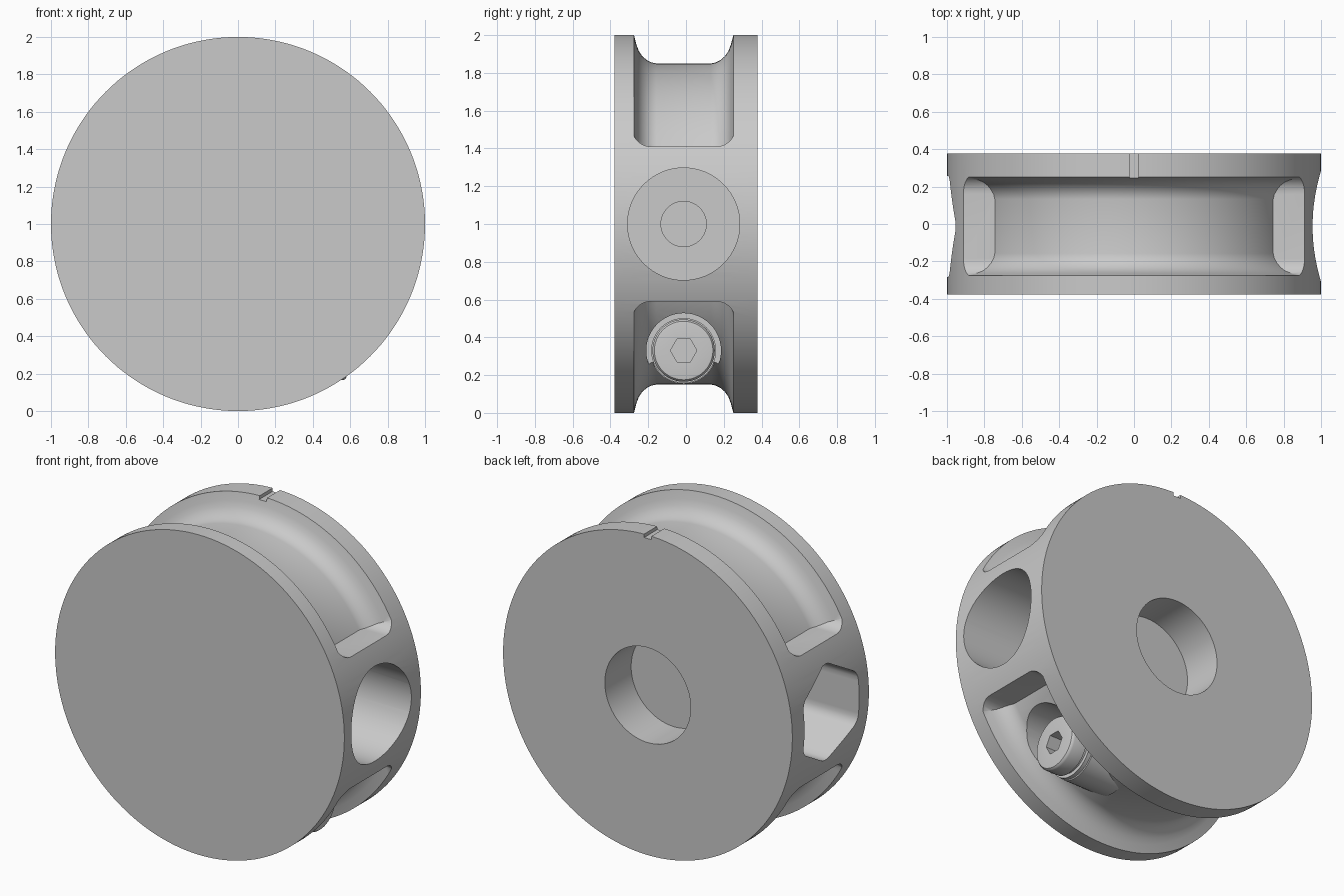
import bpy, bmesh, math
from mathutils import Vector, Matrix

cube = bpy.data.objects.get("Cube")
if cube:
    bpy.data.objects.remove(cube, do_unlink=True)

grey = bpy.data.materials.new("plain_grey")
grey.use_nodes = True
COLOR = (0.59, 0.59, 0.59, 1)
grey.diffuse_color = COLOR
grey.node_tree.nodes["Principled BSDF"].inputs["Base Color"].default_value = COLOR


def finish(name, bm):
    bmesh.ops.recalc_face_normals(bm, faces=bm.faces)
    mesh = bpy.data.meshes.new(name)
    bm.to_mesh(mesh)
    bm.free()
    mesh.materials.append(grey)
    ob = bpy.data.objects.new(name, mesh)
    bpy.context.collection.objects.link(ob)
    return ob


def ngon(cu, cv, r, n):
    return [(cu + r * math.cos(math.tau * i / n),
             cv + r * math.sin(math.tau * i / n)) for i in range(n)]


def rounded_hex(cu, cv, flat, r, n=72):
    """Hexagon with flats facing the first axis, its corners clipped by a circle."""
    pts = []
    for i in range(n):
        a = math.tau * i / n
        off = (a + math.pi / 6) % (math.pi / 3) - math.pi / 6
        d = min(r, flat / math.cos(off))
        pts.append((cu + d * math.cos(a), cv + d * math.sin(a)))
    return pts


def rounded_rect(u0, u1, v0, v1, r, n=10):
    pts = []
    corners = [(u1 - r, v1 - r), (u0 + r, v1 - r), (u0 + r, v0 + r), (u1 - r, v0 + r)]
    for k, (cu, cv) in enumerate(corners):
        for i in range(n + 1):
            a = math.pi / 2 * (k + i / n)
            pts.append((cu + r * math.cos(a), cv + r * math.sin(a)))
    return pts


def prism(name, pts, axis, a, b):
    """Extrude a 2D outline along x (outline in y, z) or y (outline in x, z)."""
    place = (lambda u, v, w: (w, u, v)) if axis == "x" else (lambda u, v, w: (u, w, v))
    bm = bmesh.new()
    face = bm.faces.new([bm.verts.new(place(u, v, a)) for u, v in pts])
    out = bmesh.ops.extrude_face_region(bm, geom=[face])
    moved = [g for g in out["geom"] if isinstance(g, bmesh.types.BMVert)]
    bmesh.ops.translate(bm, verts=moved, vec=place(0, 0, b - a))
    return finish(name, bm)


def arc_sweep(name, section, middle, half_angle, steps):
    """Sweep a (radius, y) section round the wheel axis as a capped arc."""
    bm = bmesh.new()
    loops = []
    for i in range(steps + 1):
        a = middle - half_angle + 2 * half_angle * i / steps
        loops.append([bm.verts.new((r * math.sin(a), y, 1 + r * math.cos(a)))
                      for r, y in section])
    for p, q in zip(loops, loops[1:]):
        for j in range(len(section)):
            k = (j + 1) % len(section)
            bm.faces.new((p[j], p[k], q[k], q[j]))
    bm.faces.new(loops[0])
    bm.faces.new(loops[-1])
    return finish(name, bm)


def turned(name, profile, center, steps):
    """Spin an open (radius, x) profile that starts and ends on the axis."""
    bm = bmesh.new()
    verts = [bm.verts.new(center + Vector((h, 0, r))) for r, h in profile]
    edges = [bm.edges.new(pair) for pair in zip(verts, verts[1:])]
    bmesh.ops.spin(bm, geom=verts + edges, cent=center, axis=(1, 0, 0),
                   angle=math.tau, steps=steps)
    bmesh.ops.remove_doubles(bm, verts=bm.verts, dist=0.0001)
    return finish(name, bm)


def boolean(ob, cutter, operation="DIFFERENCE"):
    mod = ob.modifiers.new("cut", "BOOLEAN")
    mod.operation, mod.object, mod.solver = operation, cutter, "EXACT"
    bpy.context.view_layer.update()
    graph = bpy.context.evaluated_depsgraph_get()
    mesh = bpy.data.meshes.new_from_object(ob.evaluated_get(graph))
    ob.modifiers.clear()
    ob.data = mesh
    bpy.data.objects.remove(cutter, do_unlink=True)


def smooth(ob):
    bpy.ops.object.select_all(action="DESELECT")
    ob.select_set(True)
    bpy.context.view_layer.objects.active = ob
    bpy.ops.object.shade_smooth_by_angle(angle=math.radians(30))


MID = -0.0125     # centre line of the groove and holes
HALF = 0.263      # half the groove width
SCREW_Z = 0.33

# Wheel body
body = prism("wheel_body", ngon(0, 1, 1, 144), "y", -0.378, 0.378)

# Upper and lower rim grooves: a filleted arc limited by a rounded window
side = [(1.1, HALF + 0.002), (1.0, HALF), (0.95, 0.25), (0.915, 0.237), (0.888, 0.218),
        (0.868, 0.195), (0.855, 0.17), (0.85, 0.145)]
section = [(r, MID + d) for r, d in side] + [(r, MID - d) for r, d in reversed(side)]
window = rounded_rect(MID - HALF - 0.01, MID + HALF + 0.01, 1.41, 2.3, 0.1)
for middle in (0, math.pi):
    groove = arc_sweep("groove_cutter", section, middle, math.radians(80), 64)
    limit = prism("groove_window", window, "x", -1.3, 1.3)
    if middle:
        limit.data.transform(Matrix.Translation((0, 0, 2)) @ Matrix.Rotation(middle, 4, "Y"))
    boolean(groove, limit, "INTERSECT")
    boolean(body, groove)

# Blind axle hole in the back, and the index notch on the back rim
boolean(body, prism("axle_cutter", ngon(0, 1, 0.297, 64), "y", 0.118, 0.6))
boolean(body, prism("notch_cutter",
                    [(-0.025, 1.978), (0.025, 1.978), (0.025, 2.1), (-0.025, 2.1)],
                    "y", 0.2, 0.6))

# Bolt hole with a round counterbore on the left and a hex pocket on the right
boolean(body, prism("counterbore_cutter", ngon(MID, 1, 0.297, 64), "x", 0.45, 1.3))
boolean(body, prism("bolt_hole_cutter", ngon(MID, 1, 0.12, 48), "x", -0.35, 0.6))
boolean(body, prism("hex_pocket_cutter", rounded_hex(MID, 1, 0.27, 0.3), "x", -1.3, -0.45))

# Recess for the clamping screw
boolean(body, prism("screw_recess_cutter", ngon(MID, SCREW_Z, 0.198, 48), "x", 0.44, 1.3))
smooth(body)

# Seat behind the screw head
seat = prism("screw_seat", ngon(MID, SCREW_Z, 0.176, 48), "x", 0.15, 0.425)
smooth(seat)

# Washer and socket screw head
washer = prism("screw_washer", ngon(MID, SCREW_Z, 0.172, 48), "x", 0.43, 0.455)
smooth(washer)
head_profile = [(0, 0.42), (0.15, 0.42), (0.15, 0.465), (0.165, 0.475), (0.165, 0.56),
                (0.162, 0.57), (0.155, 0.578), (0.145, 0.58), (0, 0.58)]
head = turned("screw_head", head_profile, Vector((0, MID, SCREW_Z)), 48)
boolean(head, prism("socket_cutter", ngon(MID, SCREW_Z, 0.07, 6), "x", 0.49, 0.7))
smooth(head)
